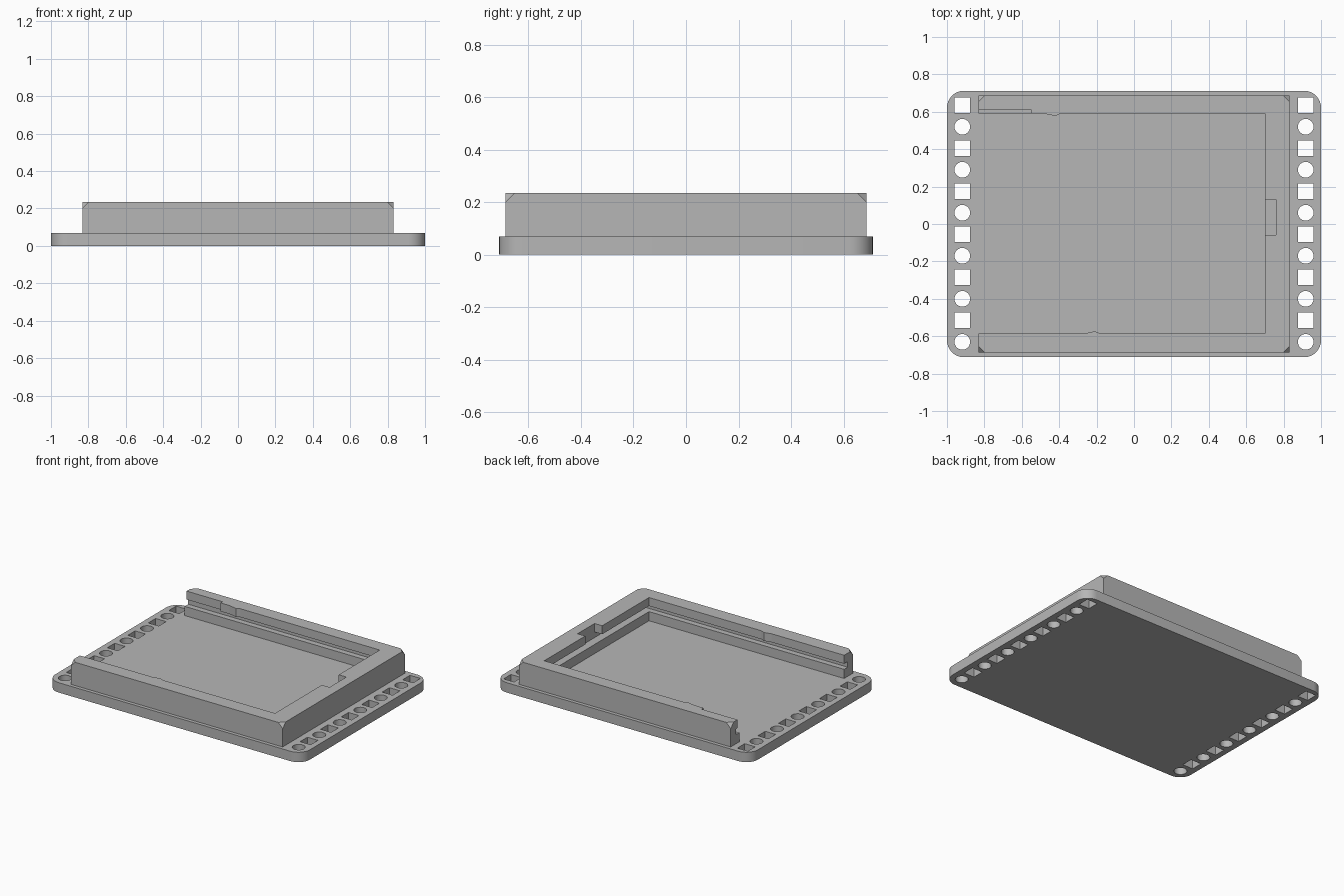
import bpy
import bmesh
from mathutils import Matrix

if "Cube" in bpy.data.objects:
    bpy.data.objects.remove(bpy.data.objects["Cube"], do_unlink=True)

grey = bpy.data.materials.new("plain grey")
grey.use_nodes = True
grey.diffuse_color = (0.47, 0.47, 0.47, 1)
grey.node_tree.nodes["Principled BSDF"].inputs["Base Color"].default_value = grey.diffuse_color

PLATE_TOP, WALL_TOP = 0.07, 0.235
LEDGE, LIP = 0.135, 0.175          # underside and top of the card groove
OPEN_X = -0.9                      # cutters run out past the open end


def prism(bm, points, z0, z1):
    """Extrude a counter-clockwise outline from z0 to z1."""
    face = bm.faces.new([bm.verts.new((x, y, z0)) for x, y in points])
    top = bmesh.ops.extrude_face_region(bm, geom=[face])["geom"]
    bmesh.ops.translate(bm, vec=(0, 0, z1 - z0),
                        verts=[v for v in top if isinstance(v, bmesh.types.BMVert)])


def rect(x0, x1, y0, y1):
    return [(x0, y0), (x1, y0), (x1, y1), (x0, y1)]


def finish(bm, name):
    bmesh.ops.recalc_face_normals(bm, faces=bm.faces)
    mesh = bpy.data.meshes.new(name)
    bm.to_mesh(mesh)
    bm.free()
    mesh.materials.append(grey)
    obj = bpy.data.objects.new(name, mesh)
    bpy.context.collection.objects.link(obj)
    return obj


def carve(obj, cutter):
    """Subtract the cutter, bake the result and remove the cutter."""
    cutter.hide_render = True
    mod = obj.modifiers.new("carve", "BOOLEAN")
    mod.operation, mod.solver, mod.object = "DIFFERENCE", "EXACT", cutter
    bpy.context.view_layer.objects.active = obj
    bpy.ops.object.modifier_apply(modifier=mod.name)
    bpy.data.objects.remove(cutter, do_unlink=True)


# Base plate with rounded corners
bm = bmesh.new()
prism(bm, rect(-1, 1, -0.712, 0.712), 0, PLATE_TOP)
uprights = [e for e in bm.edges if abs(e.verts[0].co.z - e.verts[1].co.z) > 0.01]
bmesh.ops.bevel(bm, geom=uprights, offset=0.09, segments=8, profile=0.5, affect="EDGES")
plate = finish(bm, "base_plate")

# Alternating square and round holes along both ends
bm = bmesh.new()
for side in (-1, 1):
    for i in range(12):
        x, y = side * 0.918, 0.635 - i * 0.115
        if i % 2 == 0:
            prism(bm, rect(x - 0.041, x + 0.041, y - 0.041, y + 0.041), -0.1, 0.2)
        else:
            bmesh.ops.create_cone(bm, cap_ends=True, segments=32, radius1=0.042, radius2=0.042,
                                  depth=0.3, matrix=Matrix.Translation((x, y, 0)))
carve(plate, finish(bm, "hole_cutter"))

# Wall block with clipped top corners
bm = bmesh.new()
prism(bm, rect(-0.832, 0.832, -0.687, 0.687), PLATE_TOP, WALL_TOP)
corners = [v for v in bm.verts if v.co.z > 0.2]
bmesh.ops.bevel(bm, geom=corners, offset=0.035, segments=1, affect="VERTICES")
wall = finish(bm, "tray_wall")

# Tray opening: lower pocket, side groove, lip opening with two snap bumps
front, back, end = -0.585, 0.59, 0.70
lip_outline = [(OPEN_X, front), (-0.26, front), (-0.21, front + 0.012), (-0.18, front),
               (end, front), (end, back), (-0.395, back), (-0.42, back - 0.012),
               (-0.48, back), (OPEN_X, back)]
cuts = [
    ("pocket_cutter", rect(OPEN_X, end, front, back), 0, 0.15),
    ("groove_cutter", rect(OPEN_X, 0.76, -0.625, 0.63), LEDGE, LIP),
    ("lip_cutter", lip_outline, 0.16, 0.3),
    ("end_notch_cutter", rect(0.6, 0.76, -0.06, 0.13), 0.16, 0.3),
    ("side_relief_cutter", rect(OPEN_X, -0.55, 0.5, 0.612), 0.16, 0.3),
]
for name, outline, z0, z1 in cuts:
    bm = bmesh.new()
    prism(bm, outline, z0, z1)
    carve(wall, finish(bm, name))

# Smooth the rounded corners and holes, keep the flat edges crisp
bpy.ops.object.select_all(action="DESELECT")
plate.select_set(True)
bpy.context.view_layer.objects.active = plate
bpy.ops.object.shade_smooth_by_angle(angle=0.52)
